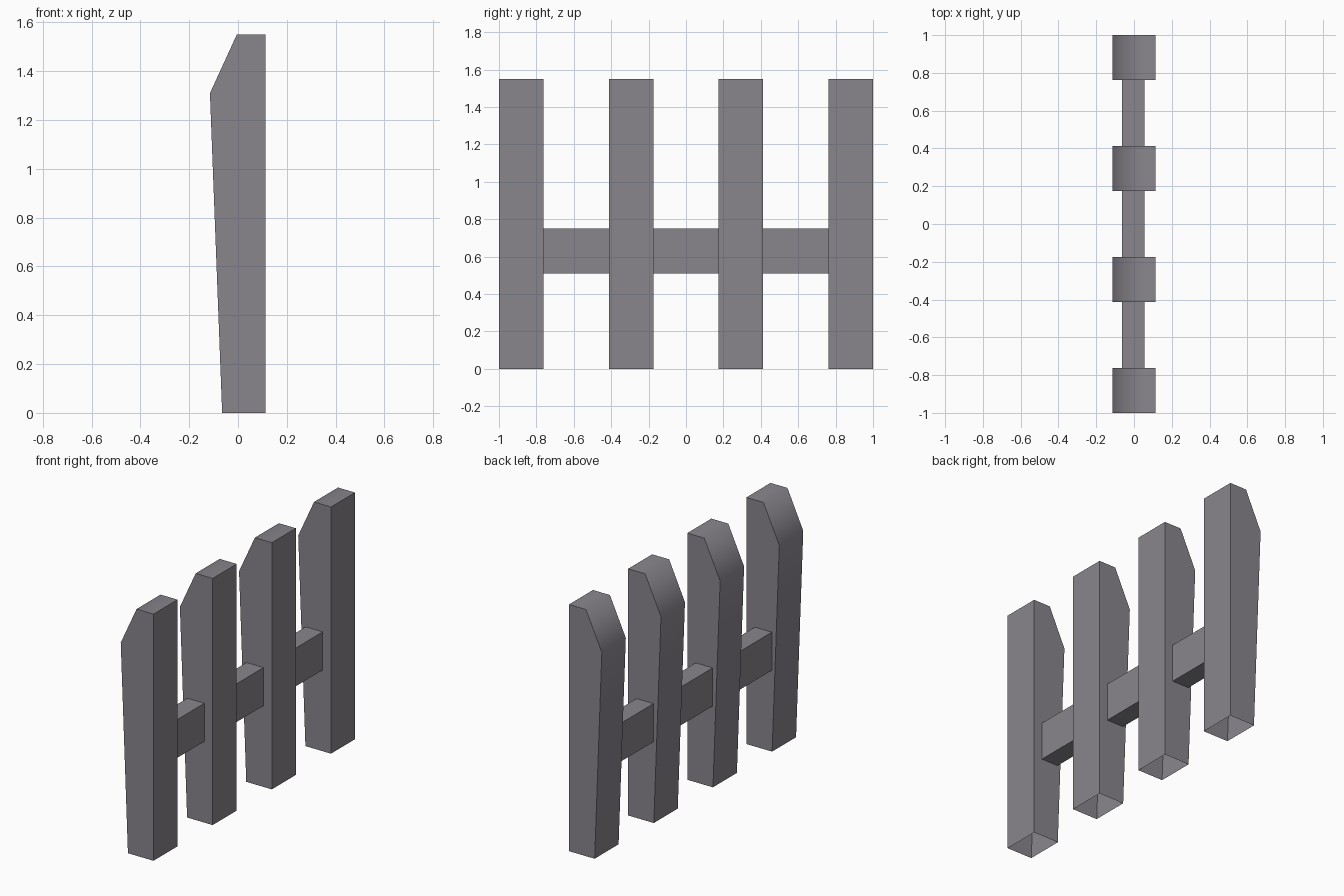
import bpy
import bmesh
import math

cube = bpy.data.objects.get("Cube")
if cube:
    bpy.data.objects.remove(cube, do_unlink=True)

# Weathered grey wood
wood = bpy.data.materials.new("grey_wood")
wood.use_nodes = True
colour = (0.25, 0.235, 0.265, 1)
wood.diffuse_color = colour
wood.node_tree.nodes["Principled BSDF"].inputs["Base Color"].default_value = colour


def extrude_profile(name, profile, y0, y1, open_edges=(), capped=True):
    """Sweep an x-z profile along y, leaving the listed sides open."""
    bm = bmesh.new()
    front = [bm.verts.new((x, y0, z)) for x, z in profile]
    back = [bm.verts.new((x, y1, z)) for x, z in profile]
    count = len(profile)
    for i in range(count):
        if i not in open_edges:
            j = (i + 1) % count
            bm.faces.new((front[i], back[i], back[j], front[j]))
    if capped:
        bm.faces.new(front)
        bm.faces.new(back[::-1])
    mesh = bpy.data.meshes.new(name)
    bm.to_mesh(mesh)
    bm.free()
    mesh.materials.append(wood)
    obj = bpy.data.objects.new(name, mesh)
    bpy.context.collection.objects.link(obj)
    bpy.ops.object.select_all(action="DESELECT")
    obj.select_set(True)
    bpy.context.view_layer.objects.active = obj
    bpy.ops.object.shade_smooth_by_angle(angle=math.radians(70))
    return obj


# Four slanted pickets with open undersides
picket = [(-0.065, 0), (0.113, 0), (0.113, 1.55), (-0.005, 1.55), (-0.115, 1.31)]
width = 0.238
spacing = (2 - width) / 3
starts = [-1 + spacing * i for i in range(4)]
for i, y in enumerate(starts):
    extrude_profile(f"picket_{i + 1}", picket, y, y + width, open_edges=(0,))

# Rail pieces bridging the gaps between pickets
rail = [(-0.063, 0.51), (0.055, 0.51), (0.055, 0.75), (-0.063, 0.75)]
for i, y in enumerate(starts[:-1]):
    extrude_profile(f"rail_{i + 1}", rail, y + width, y + spacing, capped=False)
